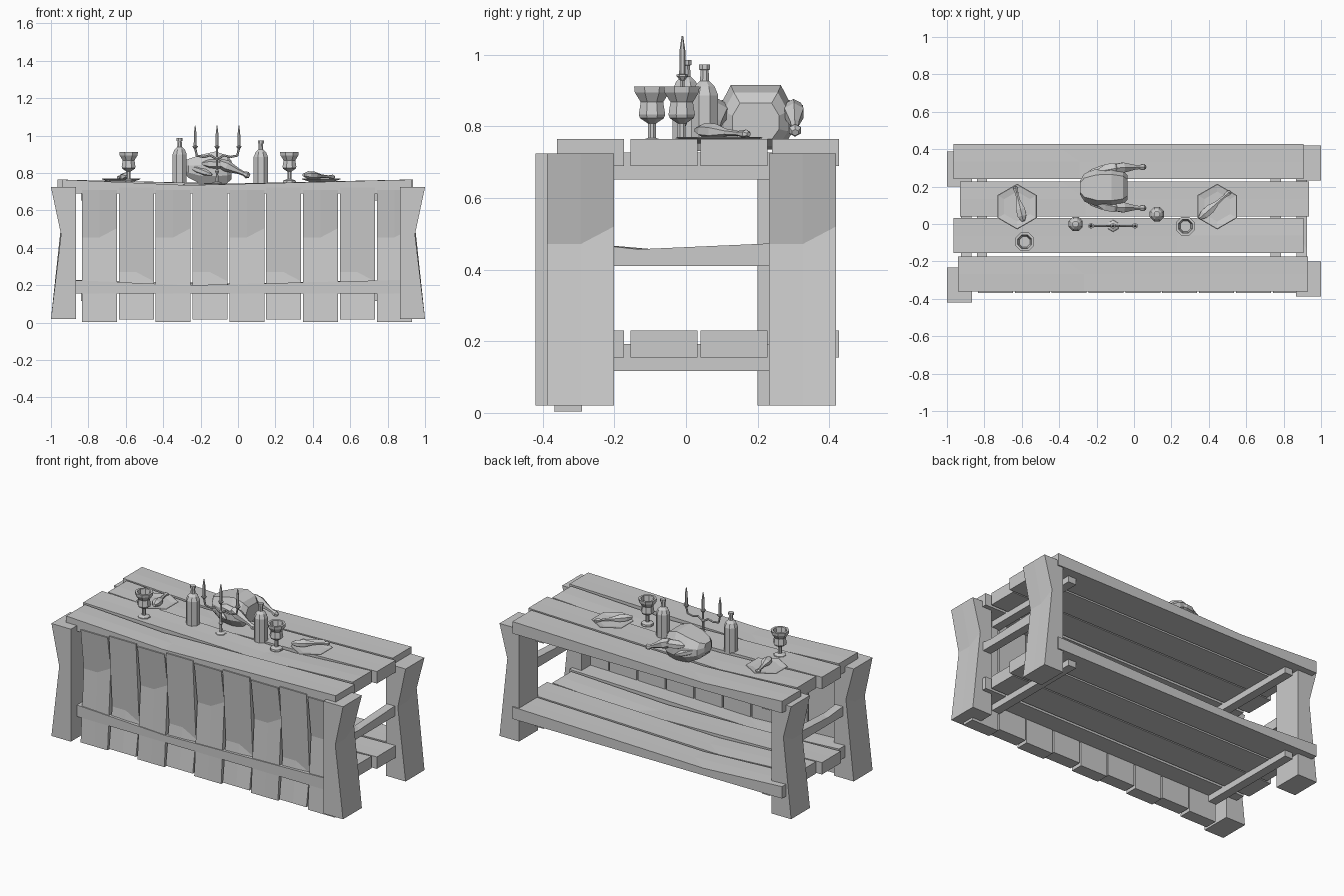
import bpy, bmesh
from math import cos, sin, pi
from mathutils import Vector, Matrix

default = bpy.data.objects.get("Cube")
if default:
    bpy.data.objects.remove(default, do_unlink=True)

GREY = (0.6, 0.6, 0.6, 1)
grey = bpy.data.materials.new("plain_grey")
grey.use_nodes = True
grey.diffuse_color = GREY
grey.node_tree.nodes["Principled BSDF"].inputs["Base Color"].default_value = GREY


def finish(name, bm):
    bmesh.ops.recalc_face_normals(bm, faces=bm.faces)
    mesh = bpy.data.meshes.new(name)
    bm.to_mesh(mesh)
    bm.free()
    mesh.materials.append(grey)
    obj = bpy.data.objects.new(name, mesh)
    bpy.context.collection.objects.link(obj)
    return obj


def loft(name, rings):
    """Skin a list of equal rings of points and cap both ends."""
    bm = bmesh.new()
    loops = [[bm.verts.new(p) for p in ring] for ring in rings]
    for a, b in zip(loops, loops[1:]):
        for i in range(len(a)):
            j = (i + 1) % len(a)
            bm.faces.new((a[i], a[j], b[j], b[i]))
    bm.faces.new(loops[0])
    bm.faces.new(loops[-1])
    return finish(name, bm)


def board(name, start, along, across, out, dent=0.4, flip=False):
    """Beam with a slanted notch line worn into its outer face.
    start is a bottom corner; along, across and out are edge vectors."""
    start, along, across, out = map(Vector, (start, along, across, out))
    if flip:
        start, along = start + along, -along
    rings = []
    for ends in ((0, 0, 0), (0.64, 0.64, 0.71), (1, 1, 1)):
        sunk = 1 - dent if ends[0] == 0.64 else 1
        outer = [start + along * t + across * w + out * sunk
                 for t, w in zip(ends, (0, 0.5, 1))]
        inner = [start + along * t + across * w
                 for t, w in zip(ends, (0, 0.5, 1))]
        rings.append(outer + inner[::-1])
    return loft(name, rings)


def turned(name, profile, base, tip=None, sides=8, flat=1.0):
    """Turned shape from (radius, height); with a tip, heights are fractions."""
    base = Vector(base)
    place = Matrix.Translation(base)
    scale = 1
    if tip:
        axis = Vector(tip) - base
        scale = axis.length
        place = place @ axis.to_track_quat('Z', 'Y').to_matrix().to_4x4()
    rings = [[place @ Vector((r * cos(2 * pi * (i + 0.5) / sides),
                              r * flat * sin(2 * pi * (i + 0.5) / sides), h * scale))
              for i in range(sides)] for r, h in profile]
    return loft(name, rings)


# Table top and lower shelf: the same four planks
planks = [(-0.94, -0.36, 1.87), (-0.965, -0.155, 1.87),
          (-0.93, 0.04, 1.865), (-0.965, 0.24, 1.87)]
for level, z in (("top", 0.69), ("shelf", 0.155)):
    for n, (x, y, length) in enumerate(planks):
        board(f"{level}_plank_{n + 1}", (x, y, z), (length, 0, 0), (0, 0.187, 0),
              (0, 0, 0.075), flip=n != 1)
    for side, x in (("right", -0.84), ("left", 0.73)):
        board(f"{level}_crossbeam_{side}", (x, -0.33, z - 0.038), (0, 0.7, 0),
              (0.055, 0, 0), (0, 0, 0.075), dent=0)

# Legs, with the notch facing outwards, and the rails between them
for name, side, y in (("front_right", -1, -0.42), ("back_right", -1, 0.2),
                      ("front_left", 1, -0.388), ("back_left", 1, 0.232)):
    board(f"leg_{name}", (0.865 * side, y, 0.02), (0, 0, 0.705), (0, 0.187, 0),
          (0.135 * side, 0, 0))
for name, x in (("right", -0.925), ("left", 0.87)):
    board(f"side_rail_{name}", (x, -0.32, 0.41), (0, 0.64, 0), (0.055, 0, 0),
          (0, 0, 0.067), dent=0.3, flip=True)

# Upright front slats, every other one turned end for end
for n in range(9):
    odd = n % 2
    board(f"front_slat_{n + 1}", (-0.834 + 0.197 * n, -0.29, 0.004 + 0.012 * odd),
          (0, 0, 0.706), (0.187, 0, 0), (0, -0.078, 0), flip=odd == 1)

# Plates with a drumstick on each
DRUM = [(0.008, 0), (0.016, 0.05), (0.009, 0.2), (0.012, 0.42),
        (0.028, 0.65), (0.027, 0.85), (0.01, 1)]
for side, x in (("right", -0.625), ("left", 0.445)):
    plate = turned(f"plate_{side}", [(0.07, 0), (0.122, 0.016), (0.118, 0.018), (0.08, 0.012)],
                   (x, 0.093, 0.752), sides=6)
    plate.data.transform(Matrix.Translation((x, 0.093, 0)) @ Matrix.Rotation(0, 4, 'Z')
                         @ Matrix.Translation((-x, -0.093, 0)))
turned("drumstick_right", DRUM, (-0.635, 0.2, 0.775), (-0.592, 0.015, 0.782), 6, 0.8)
turned("drumstick_left", DRUM, (0.515, 0.175, 0.778), (0.35, 0.03, 0.79), 6, 0.8)

# Goblets and bottles
GOBLET = [(0.038, 0), (0.036, 0.012), (0.012, 0.02), (0.012, 0.06), (0.036, 0.075),
          (0.04, 0.085), (0.034, 0.12), (0.052, 0.147), (0.054, 0.164),
          (0.04, 0.164), (0.03, 0.11)]
for side, x, y in (("right", -0.585, -0.095), ("left", 0.275, -0.012)):
    turned(f"goblet_{side}", GOBLET, (x, y, 0.748))
BOTTLE = [(0.041, 0), (0.041, 0.155), (0.03, 0.18), (0.014, 0.195), (0.012, 0.225),
          (0.017, 0.227), (0.017, 0.241), (0.01, 0.241)]
turned("bottle_right", BOTTLE, (-0.312, 0, 0.745))
turned("bottle_left", BOTTLE, (0.122, 0.052, 0.732))

# Three-armed candle holder
CX, CY = -0.112, -0.01
turned("candle_stand", [(0.036, 0), (0.03, 0.01), (0.009, 0.018), (0.007, 0.06), (0.013, 0.07),
                        (0.007, 0.08), (0.007, 0.13), (0.012, 0.14), (0.006, 0.15),
                        (0.006, 0.19)], (CX, CY, 0.738), sides=6)
for n in (-1, 0, 1):
    x = CX + 0.117 * n
    turned(f"candle_{n + 2}", [(0.006, 0), (0.016, 0.012), (0.016, 0.017), (0.009, 0.018),
                               (0.008, 0.085), (0.002, 0.125)], (x, CY, 0.928), sides=6)
    if n:
        arm = [turned(f"candle_arm_{n + 2}_{k}", [(0.006, 0), (0.006, 1)],
                      (CX + n * a, CY, p), (CX + n * b, CY, q), 6)
               for k, (a, p, b, q) in enumerate(((0, 0.872, 0.035, 0.895), (0.035, 0.895, 0.07, 0.886),
                                                 (0.07, 0.886, 0.108, 0.893),
                                                 (0.108, 0.893, 0.117, 0.932)))]

# Roast bird: body lofted along x, then legs and wings on both sides
OCT = [(0.7, -1), (1, -0.45), (1, 0.3), (0.68, 1), (-0.68, 1), (-1, 0.3), (-1, -0.45), (-0.7, -1)]
body = [(-0.29, 0.035, 0.03, 0.835), (-0.265, 0.075, 0.05, 0.825), (-0.2, 0.1, 0.077, 0.82),
        (-0.12, 0.103, 0.09, 0.825), (-0.06, 0.09, 0.075, 0.82), (-0.035, 0.065, 0.05, 0.815)]
loft("roast_body", [[(x, 0.195 + w * a, z + h * b) for a, b in OCT] for x, w, h, z in body])
for name, s in (("right", -1), ("left", 1)):
    y = 0.195
    turned(f"roast_thigh_{name}", [(0.015, 0), (0.036, 0.3), (0.036, 0.65), (0.014, 1)],
           (-0.19, y + 0.085 * s, 0.85), (-0.06, y + 0.11 * s, 0.845), 6, 0.7)
    turned(f"roast_leg_{name}", [(0.024, 0), (0.031, 0.25), (0.014, 0.65), (0.012, 0.8),
                                 (0.019, 0.92), (0.01, 1)],
           (-0.1, y + 0.105 * s, 0.855), (0.062, y + 0.11 * s, 0.783), 6)
    turned(f"roast_wing_{name}", [(0.01, 0), (0.02, 0.3), (0.018, 0.7), (0.006, 1)],
           (-0.25, y + 0.07 * s, 0.83), (-0.14, y + 0.115 * s, 0.79), 6)
